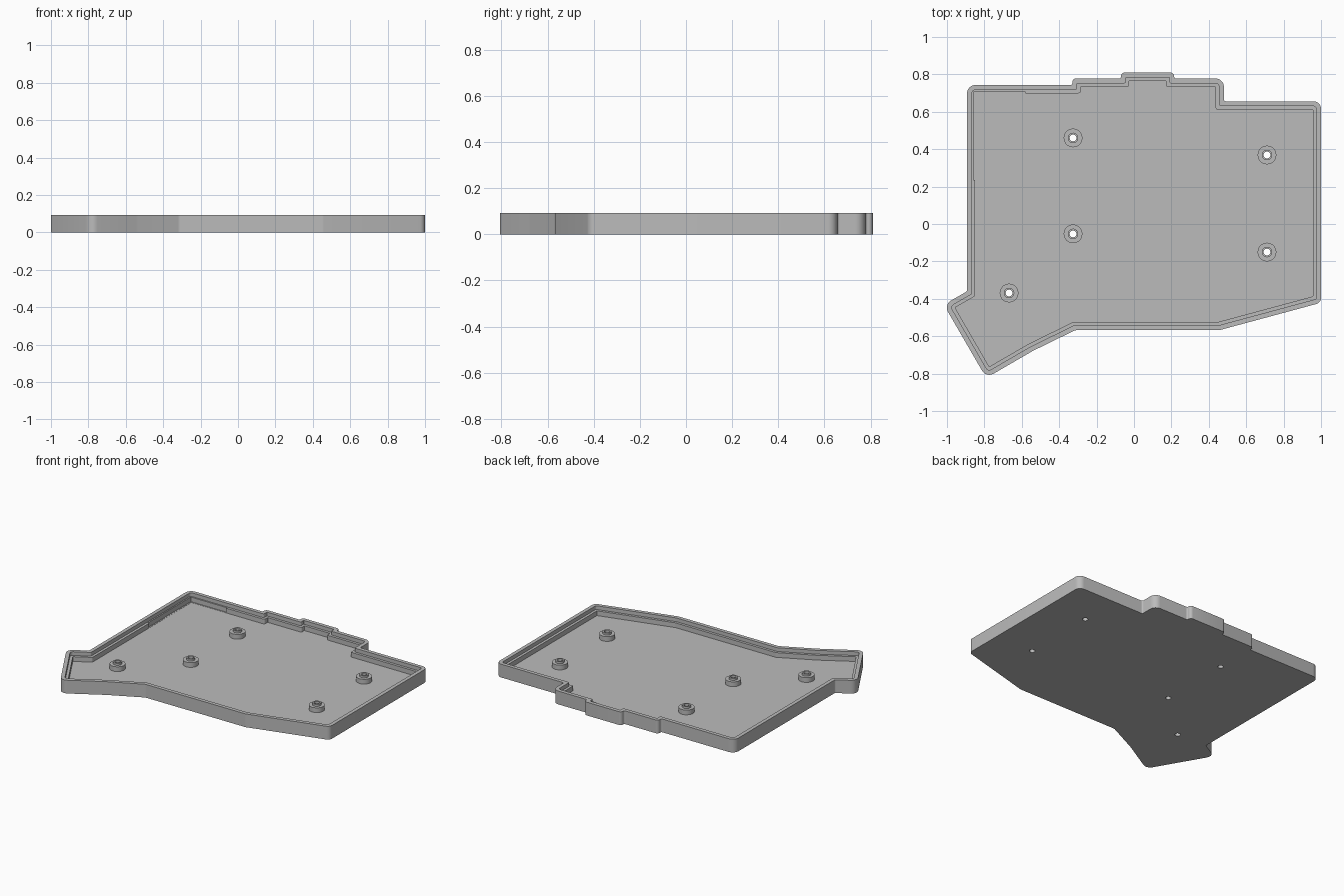
import bpy, bmesh, math
from mathutils import Vector

cube = bpy.data.objects.get("Cube")
if cube:
    bpy.data.objects.remove(cube, do_unlink=True)

HEIGHT, LEDGE, FLOOR = 0.092, 0.066, 0.033
BORE = 0.018

grey = bpy.data.materials.new("matte_grey")
grey.use_nodes = True
grey.diffuse_color = (0.5, 0.5, 0.5, 1)
grey.node_tree.nodes["Principled BSDF"].inputs["Base Color"].default_value = (0.5, 0.5, 0.5, 1)

# Tray outline, counter-clockwise: x, y, corner radius
OUTLINE = [
    (-0.79, -0.823, 0.045), (-0.54, -0.678, 0.2), (-0.315, -0.568, 0.03),
    (0.455, -0.568, 0.03), (1.0, -0.421, 0.035), (1.0, 0.656, 0.04),
    (0.481, 0.656, 0.01), (0.481, 0.778, 0.045), (0.215, 0.778, 0.01),
    (0.215, 0.81, 0.02), (-0.07, 0.81, 0.02), (-0.07, 0.778, 0.01),
    (-0.33, 0.778, 0.02), (-0.33, 0.743, 0.01), (-0.893, 0.743, 0.045),
    (-0.893, -0.36, 0.01), (-1.017, -0.431, 0.045),
]
POSTS = [(-0.326, 0.46), (0.711, 0.369), (-0.326, -0.053), (0.711, -0.15), (-0.668, -0.369)]


def rounded_outline(inset, steps=6):
    """Outline moved inward, each corner filleted with the same point count."""
    pts = [Vector(p[:2]) for p in OUTLINE]
    n, result = len(pts), []
    for i, (p, (_, _, r)) in enumerate(zip(pts, OUTLINE)):
        a = (p - pts[i - 1]).normalized()
        b = (pts[(i + 1) % n] - p).normalized()
        na, nb = Vector((-a.y, a.x)), Vector((-b.y, b.x))
        miter = (na + nb) / (1 + na.dot(nb))
        corner = p + miter * inset
        turn = a.cross(b)
        if turn > 0:
            r = max(r - inset, 0.004)
        side = 1 if turn > 0 else -1
        centre = corner + miter * r * side
        start = -na * side
        sweep = math.atan2(turn, a.dot(b))
        for k in range(steps + 1):
            t = sweep * k / steps
            c, s = math.cos(t), math.sin(t)
            result.append(centre + r * Vector((start.x * c - start.y * s, start.x * s + start.y * c)))
    return result


def make_object(name, bm):
    bmesh.ops.recalc_face_normals(bm, faces=bm.faces)
    mesh = bpy.data.meshes.new(name)
    bm.to_mesh(mesh)
    bm.free()
    mesh.materials.append(grey)
    obj = bpy.data.objects.new(name, mesh)
    bpy.context.collection.objects.link(obj)
    return obj


def bridge(bm, low, high):
    for i in range(len(low)):
        j = (i + 1) % len(low)
        bm.faces.new((low[i], low[j], high[j], high[i]))


def smooth(obj):
    bpy.ops.object.select_all(action='DESELECT')
    obj.select_set(True)
    bpy.context.view_layer.objects.active = obj
    bpy.ops.object.shade_smooth_by_angle(angle=math.radians(30))


def cut(target, cutter):
    bpy.context.view_layer.objects.active = target
    mod = target.modifiers.new("cut", 'BOOLEAN')
    mod.operation, mod.solver, mod.object = 'DIFFERENCE', 'EXACT', cutter
    bpy.ops.object.modifier_apply(modifier=mod.name)
    bpy.data.objects.remove(cutter, do_unlink=True)


# Tray: outer wall, rim, stepped ledge and floor as stacked loops
bm = bmesh.new()
section = [(0, 0), (0, HEIGHT), (0.026, HEIGHT), (0.026, LEDGE), (0.044, LEDGE), (0.044, FLOOR)]
loops = [[bm.verts.new((p.x, p.y, z)) for p in rounded_outline(inset)] for inset, z in section]
for low, high in zip(loops, loops[1:]):
    bridge(bm, low, high)
bm.faces.new(loops[0])
bm.faces.new(loops[-1])
tray = make_object("tray", bm)

# Screw holes through the floor
bm = bmesh.new()
for x, y in POSTS:
    hole = bmesh.ops.create_cone(bm, cap_ends=True, segments=32, radius1=BORE, radius2=BORE, depth=0.2)
    bmesh.ops.translate(bm, verts=hole["verts"], vec=(x, y, 0))
cut(tray, make_object("hole_cutter", bm))

# Shallow relief where the ledge narrows at the back right corner
bm = bmesh.new()
box = bmesh.ops.create_cube(bm, size=1)["verts"]
bmesh.ops.scale(bm, verts=box, vec=(0.278, 0.472, 0.05))
bmesh.ops.translate(bm, verts=box, vec=(-0.719, 0.471, FLOOR + 0.026))
cut(tray, make_object("relief_cutter", bm))
smooth(tray)

# Standoffs: wide base with a narrow locating collar around the bore
profile = [(BORE, FLOOR), (0.05, FLOOR), (0.05, LEDGE), (0.028, LEDGE), (0.028, 0.08), (BORE, 0.08)]
for number, (x, y) in enumerate(POSTS, 1):
    bm = bmesh.new()
    angles = [math.tau * k / 32 for k in range(32)]
    rings = [[bm.verts.new((x + r * math.cos(a), y + r * math.sin(a), z)) for a in angles]
             for r, z in profile]
    for low, high in zip(rings, rings[1:] + rings[:1]):
        bridge(bm, low, high)
    smooth(make_object(f"standoff_{number}", bm))
